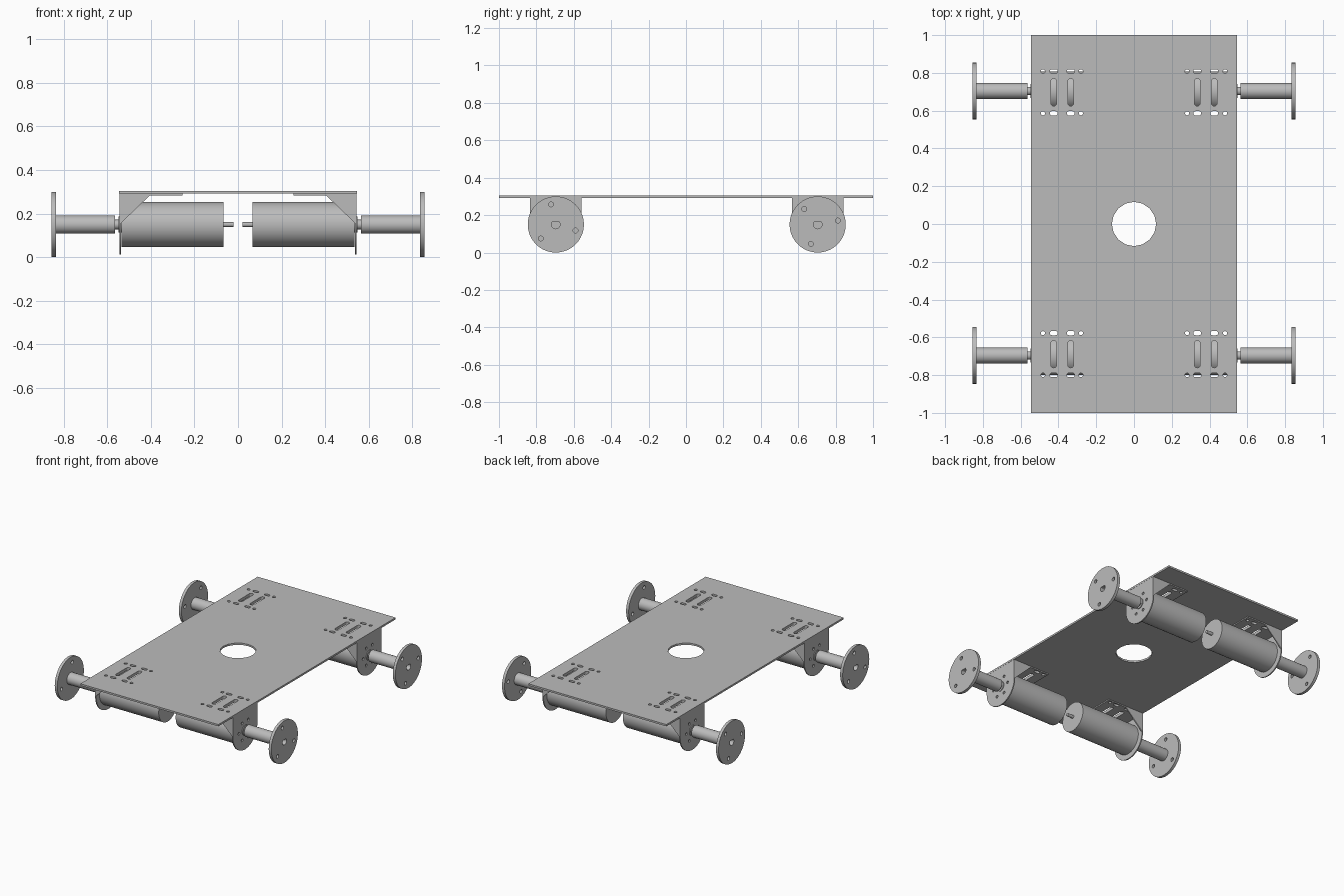
import bpy, bmesh
from math import sin, cos, pi, radians

cube = bpy.data.objects.get("Cube")
if cube:
    bpy.data.objects.remove(cube, do_unlink=True)

grey = bpy.data.materials.new("plain grey")
grey.use_nodes = True
grey.diffuse_color = (0.5, 0.5, 0.5, 1)
grey.node_tree.nodes["Principled BSDF"].inputs["Base Color"].default_value = (0.5, 0.5, 0.5, 1)

parts = []


def circle(u, v, r, n=32, start=0.0):
    return [(u + r * cos(start + 2 * pi * i / n), v + r * sin(start + 2 * pi * i / n)) for i in range(n)]


def slot(u, v, w, h, n=8):
    """Rounded slot outline, w by h, with half-round ends on its long axis."""
    r = min(w, h) / 2
    du, dv = w / 2 - r, h / 2 - r
    first = 0 if h > w else -pi / 2
    pts = []
    for end in (1, -1):
        for i in range(n + 1):
            a = first + pi * i / n + (0 if end == 1 else pi)
            pts.append((u + end * du + r * cos(a), v + end * dv + r * sin(a)))
    return pts


def prism(name, outlines, axis, lo, hi):
    """Extrude one or more 2D outlines along an axis into one object."""
    place = {"x": lambda u, v, d: (d, u, v),
             "y": lambda u, v, d: (u, d, v),
             "z": lambda u, v, d: (u, v, d)}[axis]
    bm = bmesh.new()
    for pts in outlines:
        a = [bm.verts.new(place(u, v, lo)) for u, v in pts]
        b = [bm.verts.new(place(u, v, hi)) for u, v in pts]
        bm.faces.new(a)
        bm.faces.new(b[::-1])
        for i in range(len(pts)):
            j = (i + 1) % len(pts)
            bm.faces.new((a[j], a[i], b[i], b[j]))
    bmesh.ops.recalc_face_normals(bm, faces=bm.faces)
    mesh = bpy.data.meshes.new(name)
    bm.to_mesh(mesh)
    bm.free()
    mesh.materials.append(grey)
    ob = bpy.data.objects.new(name, mesh)
    bpy.context.collection.objects.link(ob)
    parts.append(ob)
    return ob


def cut(ob, outlines, axis, lo, hi):
    """Cut holes of the given outlines through an object."""
    cutter = prism("cutter", outlines, axis, lo, hi)
    parts.remove(cutter)
    cutter.hide_render = True
    mod = ob.modifiers.new("holes", "BOOLEAN")
    mod.operation = "DIFFERENCE"
    mod.solver = "EXACT"
    mod.object = cutter
    bpy.context.view_layer.update()
    graph = bpy.context.evaluated_depsgraph_get()
    mesh = bpy.data.meshes.new_from_object(ob.evaluated_get(graph))
    ob.modifiers.clear()
    ob.data = mesh
    bpy.data.objects.remove(cutter, do_unlink=True)


def rect(u0, u1, v0, v1):
    return [(u0, v0), (u1, v0), (u1, v1), (u0, v1)]


def mount_holes(sx, y):
    """Slots and round holes shared by the deck and a bracket."""
    holes = [slot(sx * x, y, 0.03, 0.145) for x in (0.335, 0.425)]
    for row in (-0.111, 0.111):
        holes += [slot(sx * x, y + row, 0.042, 0.022) for x in (0.335, 0.425)]
        holes += [circle(sx * x, y + row, 0.011, 12) for x in (0.281, 0.482)]
    return holes


AXLE = 0.15
corners = [(sx, sy) for sx in (1, -1) for sy in (1, -1)]
turn = {(1, 1): 11, (1, -1): 103, (-1, 1): 50, (-1, -1): 80}
deck_holes = [circle(0, 0, 0.117, 16)]

for sx, sy in corners:
    tag = ("front" if sy < 0 else "back") + ("_left_" if sx > 0 else "_right_")
    y = sy * 0.7 + 0.004
    holes = mount_holes(sx, y - sy * 0.007)
    deck_holes += holes

    def rod(name, r, x0, x1, n=32):
        return prism(tag + name, [circle(y, AXLE, r, n)], "x", sx * x0, sx * x1)

    # Motor body with its rear and front shafts
    rod("motor", 0.103, 0.067, 0.534, 48)
    rod("motor_rear_shaft", 0.011, 0.02, 0.067, 16)
    rod("motor_boss", 0.036, 0.53, 0.549)
    rod("motor_shaft", 0.022, 0.54, 0.59, 24)

    # Bracket face with a half-round lower end and screw holes
    w = 0.138
    face = [(y + w, 0.292), (y - w, 0.292)]
    face += [(y - w * cos(pi * i / 24), AXLE - w * sin(pi * i / 24)) for i in range(25)]
    plate = prism(tag + "bracket_face", [face], "x", sx * 0.536, sx * 0.544)
    screws = [circle(y + 0.07 * cos(k * pi / 3), AXLE + 0.07 * sin(k * pi / 3), 0.01, 12) for k in range(6)]
    cut(plate, screws, "x", sx * 0.5, sx * 0.6)

    # Bracket flange under the deck
    flange = prism(tag + "bracket_flange", [rect(sx * 0.255, sx * 0.54, y - w, y + w)], "z", 0.284, 0.292)
    cut(flange, holes, "z", 0.27, 0.31)

    # Triangular side gussets
    tri = [(sx * 0.54, 0.29), (sx * 0.54, 0.153), (sx * 0.4, 0.288)]
    for side, name in ((1, "back"), (-1, "front")):
        prism(tag + "gusset_" + name, [tri], "y", y + side * w, y + side * (w - 0.008))

    # Hub sleeve and wheel disc
    hub = rod("hub", 0.042, 0.565, 0.845)
    disc = rod("wheel_disc", 0.15, 0.835, 0.855, 64)
    bore = [(y + 0.023 * cos(a), AXLE + min(0.023 * sin(a), 0.014))
            for a in (2 * pi * i / 24 for i in range(24))]
    bolts = [circle(y + 0.11 * cos(a), AXLE + 0.11 * sin(a), 0.013, 16)
             for a in (radians(turn[sx, sy] + 120 * k) for k in range(3))]
    cut(hub, [bore], "x", sx * 0.79, sx * 0.9)
    cut(disc, bolts + [bore], "x", sx * 0.8, sx * 0.9)

# Deck plate
deck = prism("deck", [rect(-0.545, 0.545, -1, 1)], "z", 0.292, 0.305)
cut(deck, deck_holes, "z", 0.27, 0.33)

# Smooth round sides, keep edges sharp
bpy.ops.object.select_all(action="DESELECT")
for ob in parts:
    ob.select_set(True)
bpy.context.view_layer.objects.active = deck
bpy.ops.object.shade_smooth_by_angle(angle=radians(20))
